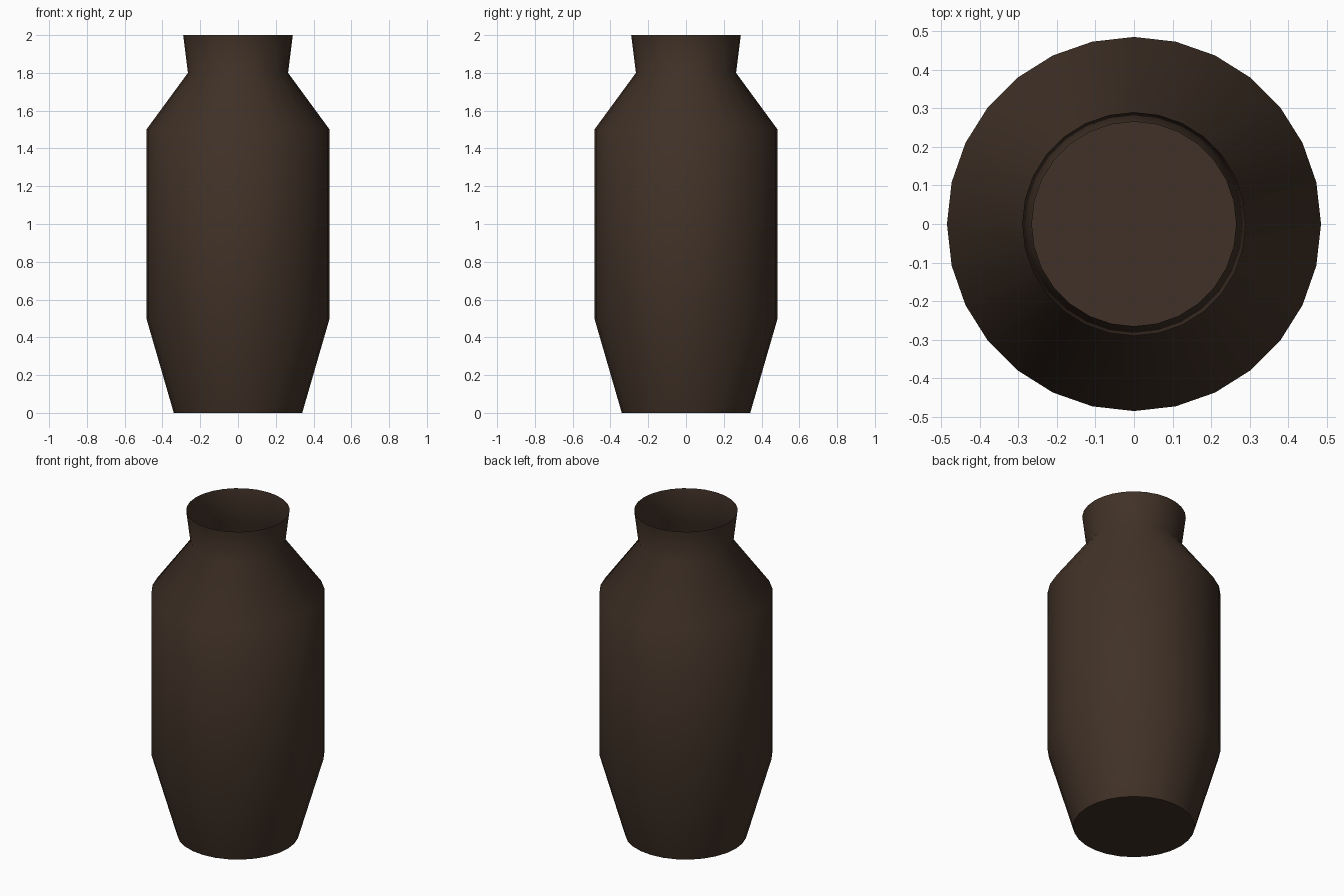
import bpy
import bmesh
from math import cos, sin, tau, radians

cube = bpy.data.objects.get("Cube")
if cube:
    bpy.data.objects.remove(cube, do_unlink=True)

SIDES = 28
# Radius and height from base to lip
PROFILE = [(0.34, 0), (0.485, 0.5), (0.485, 1.5), (0.265, 1.8), (0.29, 2)]

clay = bpy.data.materials.new("dark_brown_clay")
clay.use_nodes = True
clay.diffuse_color = (0.052, 0.031, 0.02, 1)
shader = next(n for n in clay.node_tree.nodes if n.type == 'BSDF_PRINCIPLED')
shader.inputs["Base Color"].default_value = clay.diffuse_color
shader.inputs["Roughness"].default_value = 0.8

# Open thin-walled vase: rings joined by quads, closed only at the base
bm = bmesh.new()
rings = [[bm.verts.new((r * cos(tau * i / SIDES), r * sin(tau * i / SIDES), z))
          for i in range(SIDES)] for r, z in PROFILE]
bm.faces.new(reversed(rings[0]))
for low, high in zip(rings, rings[1:]):
    for i in range(SIDES):
        j = (i + 1) % SIDES
        bm.faces.new((low[i], low[j], high[j], high[i]))

mesh = bpy.data.meshes.new("vase")
bm.to_mesh(mesh)
bm.free()
mesh.materials.append(clay)
vase = bpy.data.objects.new("vase", mesh)
bpy.context.collection.objects.link(vase)

# Soft shoulders, crisp base edge
bpy.ops.object.select_all(action='DESELECT')
vase.select_set(True)
bpy.context.view_layer.objects.active = vase
bpy.ops.object.shade_smooth_by_angle(angle=radians(60))
